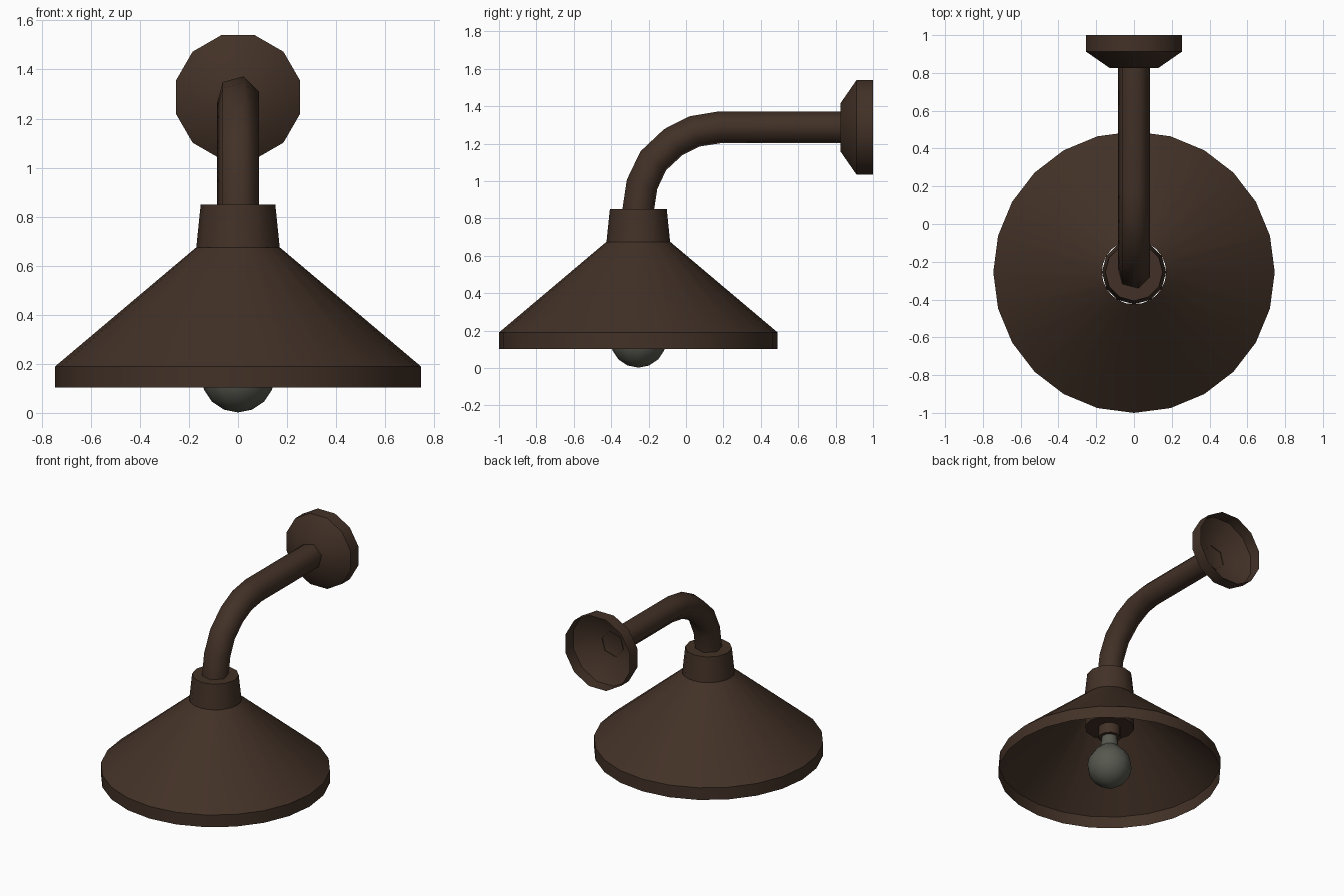
import bpy, bmesh, math
from mathutils import Vector, Matrix

if "Cube" in bpy.data.objects:
    bpy.data.objects.remove(bpy.data.objects["Cube"])

CY = -0.255   # shade axis y
PZ = 1.287    # wall arm height


def material(name, rgb):
    m = bpy.data.materials.new(name)
    m.diffuse_color = (*rgb, 1)
    m.use_nodes = True
    m.node_tree.nodes["Principled BSDF"].inputs["Base Color"].default_value = m.diffuse_color
    return m


BRONZE = material("dark bronze", (0.055, 0.031, 0.020))
GLASS = material("grey glass", (0.095, 0.098, 0.078))


def loft(name, rings, mat, cap_start=False, cap_end=False, angle=35):
    """Skin a list of equal-length point rings."""
    bm = bmesh.new()
    rows = [[bm.verts.new(p) for p in r] for r in rings]
    n = len(rows[0])
    for a, b in zip(rows, rows[1:]):
        for i in range(n):
            j = (i + 1) % n
            bm.faces.new((a[i], a[j], b[j], b[i]))
    if cap_start:
        bm.faces.new(rows[0][::-1])
    if cap_end:
        bm.faces.new(rows[-1])
    bmesh.ops.remove_doubles(bm, verts=bm.verts, dist=1e-5)
    bmesh.ops.recalc_face_normals(bm, faces=bm.faces)
    me = bpy.data.meshes.new(name)
    bm.to_mesh(me)
    bm.free()
    ob = bpy.data.objects.new(name, me)
    bpy.context.collection.objects.link(ob)
    me.materials.append(mat)
    bpy.context.view_layer.objects.active = ob
    ob.select_set(True)
    bpy.ops.object.shade_smooth_by_angle(angle=math.radians(angle))
    ob.select_set(False)
    return ob


def turned(name, profile, n, mat, **kw):
    """Lathe (radius, z) points around the shade axis."""
    rings = [[(r * math.cos(2 * math.pi * i / n), CY + r * math.sin(2 * math.pi * i / n), z)
              for i in range(n)] for r, z in profile]
    return loft(name, rings, mat, **kw)


# Shade: conical sheet with a short vertical rim
turned("shade", [(0.745, 0.103), (0.745, 0.19), (0.17, 0.675)], 24, BRONZE)

# Collar above the shade, and the holder hanging inside it
turned("collar", [(0.17, 0.675), (0.152, 0.85)], 12, BRONZE, cap_end=True)
turned("inner_holder", [(0.165, 0.45), (0.17, 0.675)], 12, BRONZE, cap_start=True)
turned("socket", [(0.075, 0.375), (0.075, 0.45)], 12, BRONZE, cap_start=True)

# Bulb: sphere running into a narrow neck
R = 0.15
ball = [(R * math.sin(math.radians(a)), 0.152 - R * math.cos(math.radians(a)))
        for a in (0.01, 22.5, 45, 67.5, 90, 112.5, 135)]
turned("bulb", ball + [(0.06, 0.30), (0.052, 0.375)], 12, GLASS, cap_start=True)

# Arm: six-sided pipe bending from the collar back to the wall
path = [(CY, 0.85), (-0.235, 0.982), (-0.175, 1.108), (-0.068, 1.208),
        (0.045, 1.265), (0.178, PZ), (0.83, PZ)]
rings = []
for k, (y, z) in enumerate(path):
    if k == 0:
        t = Vector((0, 0, 1))
    elif k == len(path) - 1:
        t = Vector((0, 1, 0))
    else:
        a, b = path[k - 1], path[k + 1]
        t = (Vector((0, y - a[0], z - a[1])).normalized()
             + Vector((0, b[0] - y, b[1] - z)).normalized()).normalized()
    up = Vector((0, -t.z, t.y))
    rings.append([Vector((0, y, z)) + 0.088 * (Vector((math.cos(g), 0, 0)) + up * math.sin(g))
                  for g in (math.radians(15 + 60 * i) for i in range(6))])
loft("arm", rings, BRONZE, angle=65)

# Wall mount: open-backed twelve-sided cup
rings = [[(r * math.cos(g), y, PZ + r * math.sin(g))
          for g in (math.radians(15 + 30 * i) for i in range(12))]
         for r, y in ((0.132, 0.825), (0.262, 0.912), (0.262, 1.0))]
loft("wall_mount", rings, BRONZE, cap_start=True)
